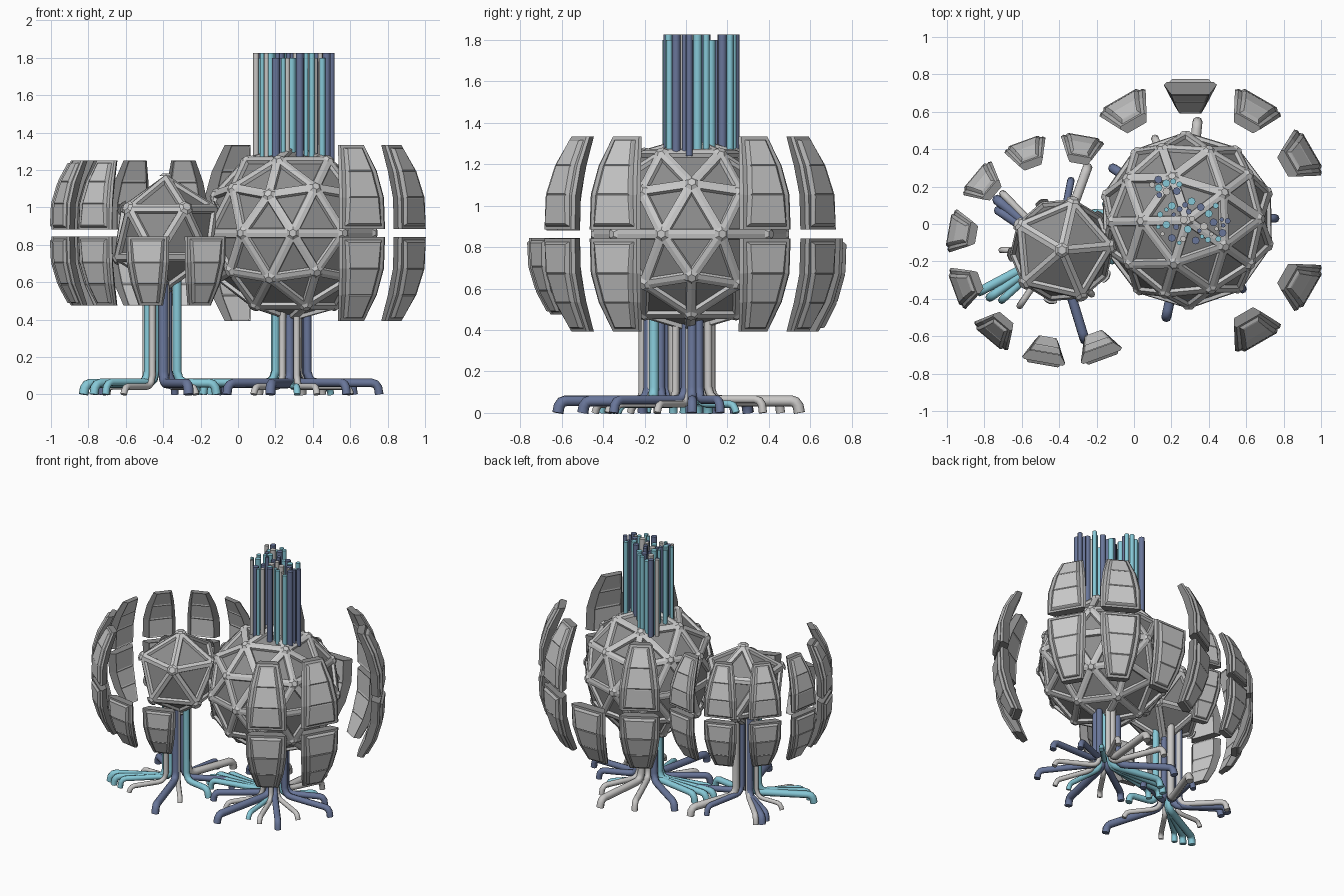
import bpy, bmesh, math, random
from mathutils import Vector, Matrix

if "Cube" in bpy.data.objects:
    bpy.data.objects.remove(bpy.data.objects["Cube"])

random.seed(4)


def mat(name, r, g, b):
    m = bpy.data.materials.new(name)
    m.diffuse_color = (r, g, b, 1)
    m.use_nodes = True
    m.node_tree.nodes["Principled BSDF"].inputs["Base Color"].default_value = m.diffuse_color
    return m


LIGHT = mat("light_grey_metal", 0.58, 0.58, 0.58)
MID = mat("mid_grey_metal", 0.43, 0.43, 0.43)
DARK = mat("dark_grey_metal", 0.27, 0.27, 0.27)
TEAL = mat("teal_cable", 0.24, 0.58, 0.68)
SLATE = mat("slate_blue_cable", 0.14, 0.18, 0.32)
PALE = mat("pale_grey_cable", 0.58, 0.57, 0.56)

BIG = Vector((0.285, 0.02, 0.863))
SMALL = Vector((-0.385, -0.14, 0.863))


def finish(bm, name, mats):
    me = bpy.data.meshes.new(name)
    bm.to_mesh(me)
    bm.free()
    for m in mats:
        me.materials.append(m)
    ob = bpy.data.objects.new(name, me)
    bpy.context.collection.objects.link(ob)
    return ob


# Geodesic pods: struts along every edge, recessed dark panels, hub at every joint
def pod(name, centre, radius, subdiv, turn, strut):
    bm = bmesh.new()
    bmesh.ops.create_icosphere(bm, subdivisions=subdiv, radius=radius,
                               matrix=Matrix.Rotation(math.radians(turn), 4, 'Z'))
    joints = [v.co.copy() for v in bm.verts]
    faces = list(bm.faces)
    bmesh.ops.inset_individual(bm, faces=faces, thickness=strut, depth=0, use_even_offset=True)
    bmesh.ops.inset_individual(bm, faces=faces, thickness=0.006, depth=-0.018, use_even_offset=True)
    for f in faces:
        f.material_index = 1
    for p in joints:
        q = p.to_track_quat('Z', 'Y').to_matrix().to_4x4()
        bmesh.ops.create_cone(bm, segments=6, cap_ends=True, radius1=strut * 1.6,
                              radius2=strut * 0.9, depth=0.014,
                              matrix=Matrix.Translation(p * 0.995) @ q)
    bmesh.ops.translate(bm, verts=bm.verts, vec=centre)
    return finish(bm, name, [LIGHT, DARK])


pod("large_pod", BIG, 0.473, 2, 37, 0.023)
pod("small_pod", SMALL, 0.313, 1, 5, 0.026)

# Armour plate rows: height from the equator, outer radius, half width, thickness
ROWS = [(0.022, 0.738, 0.142, 0.065), (0.19, 0.732, 0.139, 0.065),
        (0.33, 0.692, 0.118, 0.065), (0.470, 0.62, 0.08, 0.05)]


def plate(name, centre, angle, side, scale):
    bm = bmesh.new()
    rings = []
    for h, r, w, t in ROWS:
        sect = [(-w, r - 0.014), (-w * 0.9, r), (w * 0.9, r), (w, r - 0.014),
                (w * 0.72, r - t), (-w * 0.72, r - t)]
        rings.append([bm.verts.new((y, u, h * side)) for u, y in sect])
    outer, inner = [], []
    for a, b in zip(rings, rings[1:]):
        for i in range(6):
            j = (i + 1) % 6
            f = bm.faces.new((a[i], a[j], b[j], b[i]))
            f.material_index = 1 if i in (0, 1, 2, 4) else 2
            if i == 1:
                outer.append(f)
            elif i == 4:
                inner.append(f)
    for ring in (rings[0], rings[-1]):
        bm.faces.new(ring).material_index = 2
    bmesh.ops.recalc_face_normals(bm, faces=bm.faces)
    # Raised segmented panel outside, shallow recesses inside
    bmesh.ops.inset_region(bm, faces=outer, thickness=0.022, depth=0)
    bmesh.ops.inset_region(bm, faces=outer, thickness=0.012, depth=0.013)
    bmesh.ops.inset_individual(bm, faces=outer, thickness=0.008, depth=0.004)
    bmesh.ops.inset_individual(bm, faces=inner, thickness=0.014, depth=-0.006)
    for f in outer + inner:
        f.material_index = 0
    bm.transform(Matrix.Translation(centre) @ Matrix.Rotation(math.radians(angle), 4, 'Z')
                 @ Matrix.Scale(scale, 4))
    return finish(bm, name, [LIGHT, MID, DARK])


def plates(name, centre, angles, lower_only, scale):
    for a in angles:
        plate(f"{name}_lower_plate_{a}", centre, a, -1, scale)
        if a not in lower_only:
            plate(f"{name}_upper_plate_{a}", centre, a, 1, scale)


plates("large", BIG + Vector((0.016, 0, 0)), (-60, -30, 30, 60, 90, 120), (90,), 1.0)
plates("small", SMALL + Vector((0.006, 0, 0)), (80, 110, 140, 170, 200, 230, 260, 290),
       (260, 290), 0.825)


def tube(name, pts, radius, material):
    cu = bpy.data.curves.new(name, 'CURVE')
    cu.dimensions = '3D'
    cu.bevel_depth = radius
    cu.bevel_resolution = 2
    cu.use_fill_caps = True
    sp = cu.splines.new('POLY')
    sp.points.add(len(pts) - 1)
    for p, co in zip(sp.points, pts):
        p.co = (*co, 1)
    sp.use_smooth = True
    cu.materials.append(material)
    ob = bpy.data.objects.new(name, cu)
    bpy.context.collection.objects.link(ob)
    return ob


# Root cables: straight down from the pod, bend outward, turn down into the ground
def roots(name, x, y, top, cables):
    for i, (ang, length, material, rad) in enumerate(cables):
        d = Vector((math.cos(math.radians(ang)), math.sin(math.radians(ang)), 0))
        base = Vector((x, y, 0))
        s = 0.04 + 0.045 * (i % 2)
        z = 0.085 - rad if rad > 0.019 else 0.042
        path = [(s, top), (s, z + 0.06), (s + 0.012, z + 0.022), (s + 0.032, z + 0.005),
                (s + 0.06, z), (length - 0.04, z), (length - 0.02, z - 0.006),
                (length - 0.006, z - 0.025), (length, 0)]
        tube(f"{name}_{i}", [base + d * r + Vector((0, 0, h)) for r, h in path], rad, material)


roots("small_root", -0.41, -0.14, 0.66, [
    (208, 0.47, TEAL, 0.026), (215, 0.44, TEAL, 0.024), (222, 0.40, TEAL, 0.02),
    (140, 0.42, SLATE, 0.027), (146, 0.38, SLATE, 0.025), (134, 0.42, PALE, 0.02),
    (79, 0.38, SLATE, 0.02), (70, 0.47, PALE, 0.027), (287, 0.50, SLATE, 0.027),
    (236, 0.36, PALE, 0.018), (308, 0.30, PALE, 0.018), (350, 0.30, TEAL, 0.024),
    (25, 0.38, SLATE, 0.022), (180, 0.30, PALE, 0.016)])
roots("large_root", 0.285, 0.03, 0.5, [
    (258, 0.54, SLATE, 0.027), (0, 0.47, SLATE, 0.023), (308, 0.48, SLATE, 0.023),
    (84, 0.52, PALE, 0.027), (112, 0.46, PALE, 0.022), (146, 0.48, SLATE, 0.026),
    (170, 0.44, TEAL, 0.024), (177, 0.50, TEAL, 0.024), (184, 0.52, TEAL, 0.024),
    (191, 0.48, TEAL, 0.021), (215, 0.42, SLATE, 0.024), (236, 0.36, PALE, 0.018),
    (275, 0.36, TEAL, 0.018), (290, 0.40, PALE, 0.018), (332, 0.36, PALE, 0.018),
    (22, 0.36, SLATE, 0.022), (45, 0.30, TEAL, 0.018), (64, 0.38, PALE, 0.02)])

# Upright rods in two clusters above the large pod
spots = []
for cx, cy, rx, ry, count in ((0.17, 0.2, 0.075, 0.055, 14), (0.315, 0.005, 0.19, 0.125, 34)):
    made = tries = 0
    while made < count and tries < 3000:
        tries += 1
        a, k = random.uniform(0, math.tau), math.sqrt(random.random())
        x, y = cx + rx * k * math.cos(a), cy + ry * k * math.sin(a)
        r = (0.021, 0.016, 0.012)[made * 3 // count]
        if all(math.hypot(x - u, y - v) > r + q + 0.001 for u, v, q in spots):
            spots.append((x, y, r))
            made += 1
for i, (x, y, r) in enumerate(spots):
    top = 1.825 if i % 3 else 1.80
    tube(f"upright_rod_{i}", [(x, y, 1.24), (x, y, top)], r, (TEAL, SLATE, PALE, TEAL, SLATE)[i % 5])
